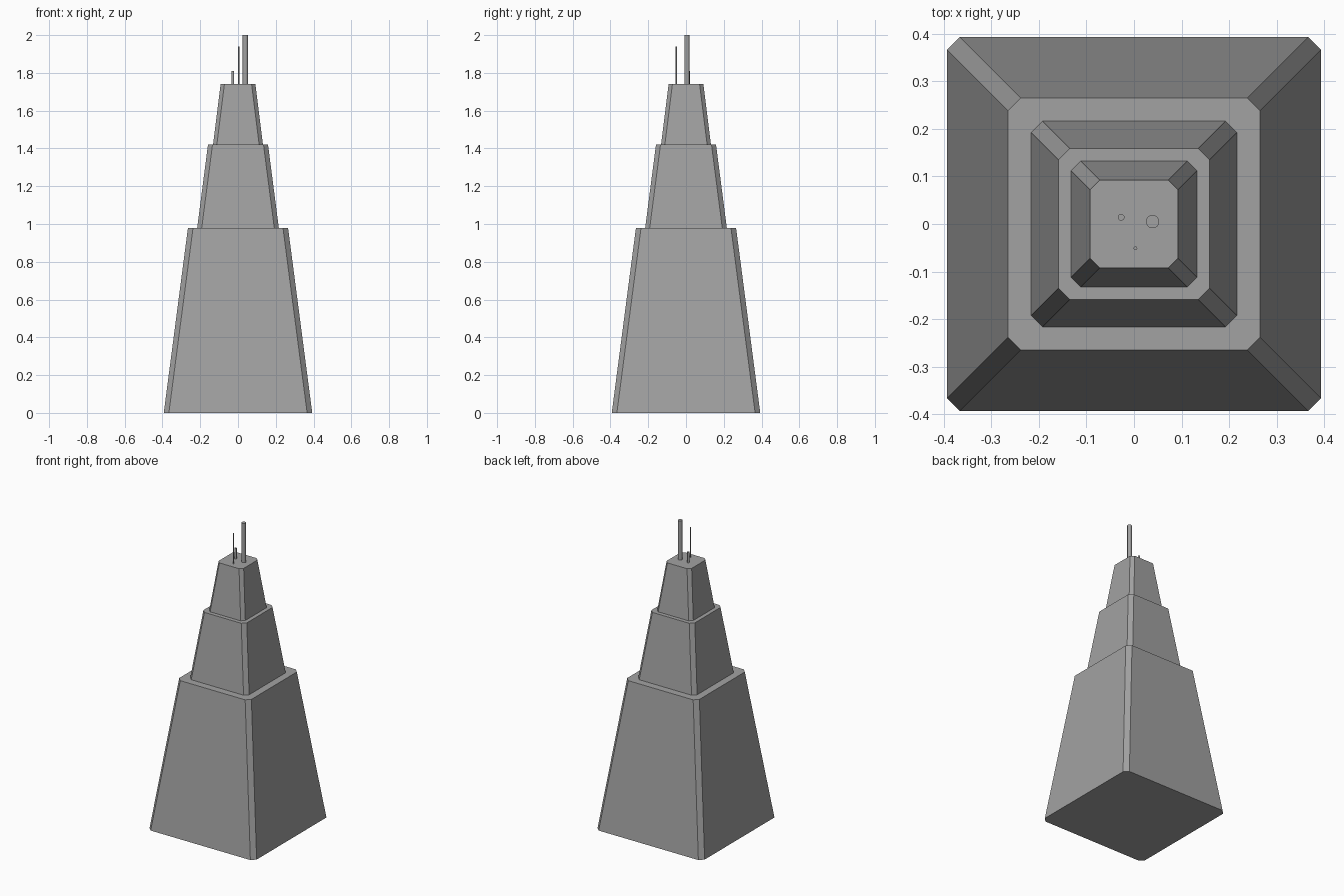
import bpy
import bmesh

cube = bpy.data.objects.get("Cube")
if cube:
    bpy.data.objects.remove(cube, do_unlink=True)

grey = bpy.data.materials.new("concrete grey")
grey.use_nodes = True
colour = (0.36, 0.36, 0.36, 1)
grey.diffuse_color = colour
grey.node_tree.nodes["Principled BSDF"].inputs["Base Color"].default_value = colour


def add_object(name, bm):
    bmesh.ops.recalc_face_normals(bm, faces=bm.faces)
    mesh = bpy.data.meshes.new(name)
    bm.to_mesh(mesh)
    bm.free()
    mesh.materials.append(grey)
    obj = bpy.data.objects.new(name, mesh)
    bpy.context.collection.objects.link(obj)
    return obj


def octagon(bm, half, cut, z):
    """Square ring with its corners cut off."""
    inner = half - cut
    ring = []
    x, y = half, inner
    for _ in range(4):
        ring += [bm.verts.new((x, -y, z)), bm.verts.new((x, y, z))]
        # quarter turn of the side
        ring_pair = ring[-2:]
        if len(ring) > 2:
            for v in ring_pair:
                for _ in range(len(ring) // 2 - 1):
                    v.co.x, v.co.y = -v.co.y, v.co.x
    return ring


def tier(name, z0, z1, half0, half1, cut):
    bm = bmesh.new()
    low, high = octagon(bm, half0, cut, z0), octagon(bm, half1, cut, z1)
    bm.faces.new(low)
    bm.faces.new(high)
    for i in range(8):
        j = (i + 1) % 8
        bm.faces.new((low[i], low[j], high[j], high[i]))
    add_object(name, bm)


def antenna(name, x, y, radius, top, base=1.74):
    bm = bmesh.new()
    bmesh.ops.create_cone(bm, cap_ends=True, segments=16, radius1=radius,
                          radius2=radius, depth=top - base)
    bmesh.ops.translate(bm, verts=bm.verts, vec=(x, y, (top + base) / 2))
    obj = add_object(name, bm)
    bpy.ops.object.select_all(action="DESELECT")
    obj.select_set(True)
    bpy.context.view_layer.objects.active = obj
    bpy.ops.object.shade_smooth_by_angle()


# Stepped, tapering tower
tier("lower_tier", 0, 0.98, 0.393, 0.265, 0.027)
tier("middle_tier", 0.98, 1.42, 0.216, 0.159, 0.024)
tier("upper_tier", 1.42, 1.74, 0.132, 0.092, 0.02)

# Rooftop masts
antenna("main_mast", 0.039, 0.005, 0.014, 2.0)
antenna("thin_mast", 0.003, -0.051, 0.004, 1.94)
antenna("short_mast", -0.027, 0.014, 0.007, 1.81)
